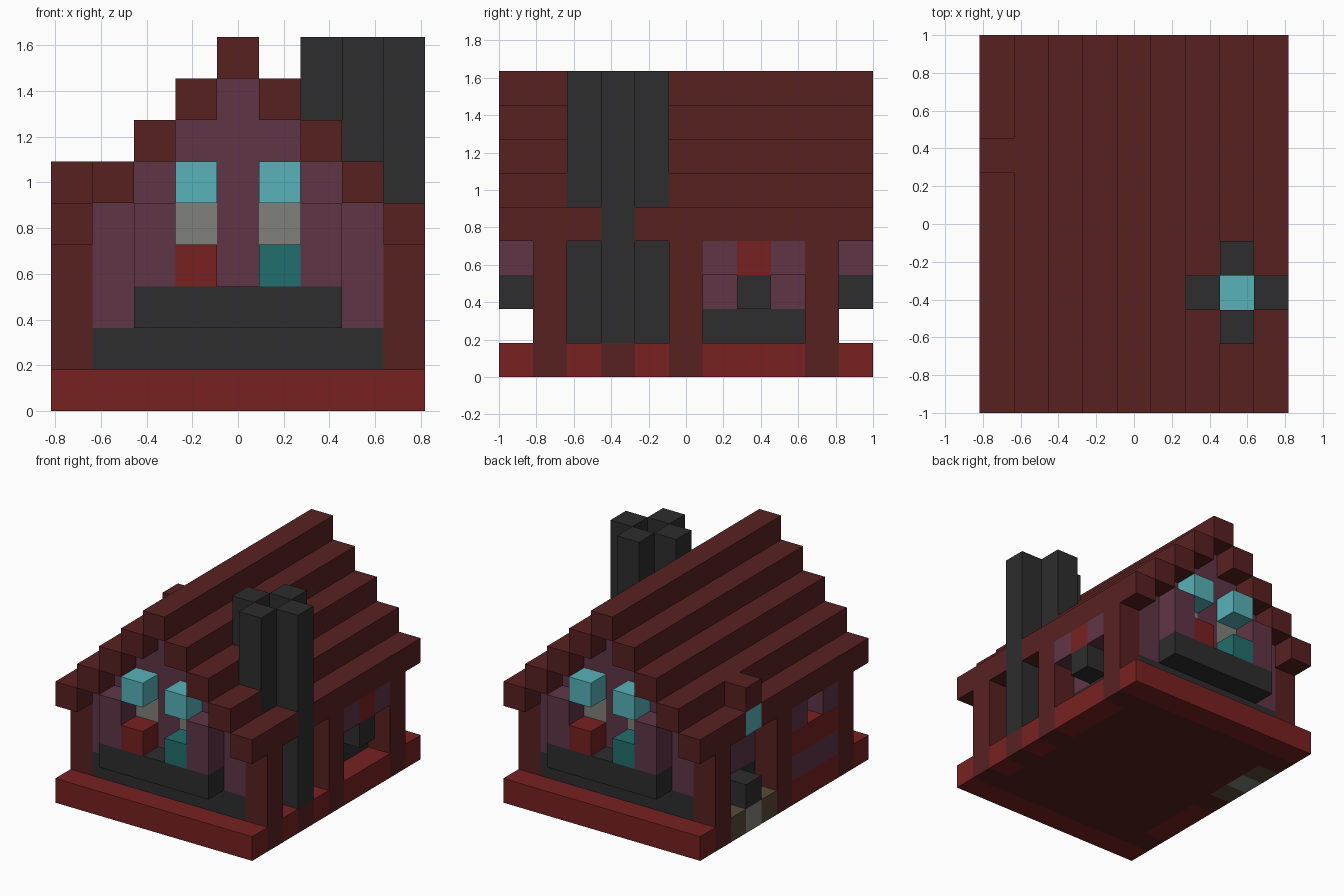
import bpy
import bmesh
from mathutils import Matrix, Vector

default_cube = bpy.data.objects.get("Cube")
if default_cube:
    bpy.data.objects.remove(default_cube, do_unlink=True)

WIDE, DEEP = 9, 11          # size of the block grid
UNIT = 2 / DEEP


def make_material(name, red, green, blue):
    def linear(value):
        value /= 255
        return value / 12.92 if value < 0.04045 else ((value + 0.055) / 1.055) ** 2.4
    colour = (linear(red), linear(green), linear(blue), 1)
    material = bpy.data.materials.new(name)
    material.use_nodes = True
    material.diffuse_color = colour
    shader = material.node_tree.nodes["Principled BSDF"]
    shader.inputs["Base Color"].default_value = colour
    shader.inputs["Roughness"].default_value = 0.9
    return material


brown = make_material("roof brown", 88, 33, 33)
red = make_material("brick red", 120, 33, 33)
purple = make_material("wall purple", 95, 53, 70)
black = make_material("charcoal", 45, 45, 45)
cyan = make_material("lamp cyan", 88, 178, 184)
teal = make_material("deep teal", 33, 110, 108)
grey = make_material("stone grey", 128, 128, 123)
olive = make_material("olive brown", 88, 74, 56)


def part(name, material, *boxes):
    """One object made of boxes; each box is three inclusive block ranges x, y, z."""
    bm = bmesh.new()
    for box in boxes:
        spans = [(r, r) if isinstance(r, int) else r for r in box]
        low = Vector([s[0] for s in spans])
        high = Vector([s[1] + 1 for s in spans])
        centre = (low + high) / 2 - Vector((WIDE / 2, DEEP / 2, 0))
        size = (high - low) * UNIT
        bmesh.ops.create_cube(
            bm, size=1,
            matrix=Matrix.Translation(centre * UNIT) @ Matrix.Diagonal((*size, 1)))
    mesh = bpy.data.meshes.new(name)
    bm.to_mesh(mesh)
    bm.free()
    mesh.materials.append(material)
    obj = bpy.data.objects.new(name, mesh)
    bpy.context.collection.objects.link(obj)
    return obj


def both_ends(name, material, *boxes):
    """Front part plus a copy turned half round for the back."""
    front = part("front_" + name, material, *boxes)
    back = front.copy()
    back.name = "back_" + name
    back.rotation_euler.z = 3.14159265
    bpy.context.collection.objects.link(back)


LEFT, RIGHT = 0, WIDE - 1
INNER = (1, 7)
POSTS = (1, 5, 9)

# Floor slab with coloured rim
part("floor", brown, (INNER, (1, 9), 0), (RIGHT, 3, 0))
both_ends("floor_rim", red, ((LEFT, RIGHT), 0, 0))
part("side_floor_rim", red, (LEFT, (2, 4), 0), (RIGHT, 2, 0), (RIGHT, 4, 0),
     (RIGHT, (6, 8), 0))
part("entrance_step_sides", olive, (LEFT, 6, 0), (LEFT, 8, 0))
part("entrance_step", grey, (LEFT, 7, 0))

# Posts along both long sides
part("posts", brown, *[(x, y, (0, 3)) for x in (LEFT, RIGHT) for y in POSTS])

# Gable ends
both_ends("wall_base", black, (INNER, 1, 1))
both_ends("gable", purple, (INNER, 1, (2, 3)), ((1, 2), 1, 4), (4, 1, 4),
          ((6, 7), 1, 4), ((2, 6), 1, 5), ((3, 5), 1, 6), (4, 1, 7))
both_ends("window_panes", grey, (3, 1, 4), (5, 1, 4))
both_ends("balcony", black, ((2, 6), 0, 2))
both_ends("shutters", purple, (2, 0, (3, 4)), (6, 0, (3, 4)))
both_ends("red_planter", red, (3, 0, 3))
both_ends("teal_planter", teal, (5, 0, 3))
both_ends("lamps", cyan, (3, 0, 5), (5, 0, 5))

# Long side walls, leaving room for the chimney
part("side_wall_base", black, (1, (2, 8), 1), (7, (5, 8), 1))
part("side_walls", purple, (1, (2, 8), (2, 4)), (7, (5, 8), (2, 4)))

# Window bay on one side
part("bay_base", purple, (LEFT, (2, 4), 1))
part("bay_sill", red, (LEFT, (2, 4), 2))
part("bay_jambs", purple, (LEFT, 2, 3), (LEFT, 4, 3))

# Entrance with lamp and dormer
part("entrance_block", black, (LEFT, 7, 1))
part("entrance_lamp", cyan, (LEFT, 7, 4))
part("dormer", brown, (LEFT, 7, 5))

# Hanging panel and box on the other side
part("hanging_panel_sides", purple, (RIGHT, 6, 3), (RIGHT, 8, 3))
part("hanging_panel_middle", red, (RIGHT, 7, 3))
part("hanging_box", black, (RIGHT, 7, 2))

# Stepped roof, cut where the chimney passes through
chimney_gaps = [(3, 3), (2, 4), (3, 3), None]
for step, gap in enumerate(chimney_gaps):
    level = 4 + step
    runs = [(0, gap[0] - 1), (gap[1] + 1, 10)] if gap else [(0, 10)]
    part("right_roof_step", brown, *[(RIGHT - step, run, level) for run in runs])
    runs = [(0, 6), (8, 10)] if step == 0 else [(0, 10)]
    part("left_roof_step", brown, *[(step, run, level) for run in runs])
part("roof_ridge", brown, (4, (0, 10), 8))

# Cross-shaped hollow chimney with a glowing hearth
part("chimney", black, *[(7 + dx, 3 + dy, (1, 8))
                         for dx, dy in ((-1, 0), (1, 0), (0, -1), (0, 1))])
part("hearth_fire", cyan, (7, 3, 1))
